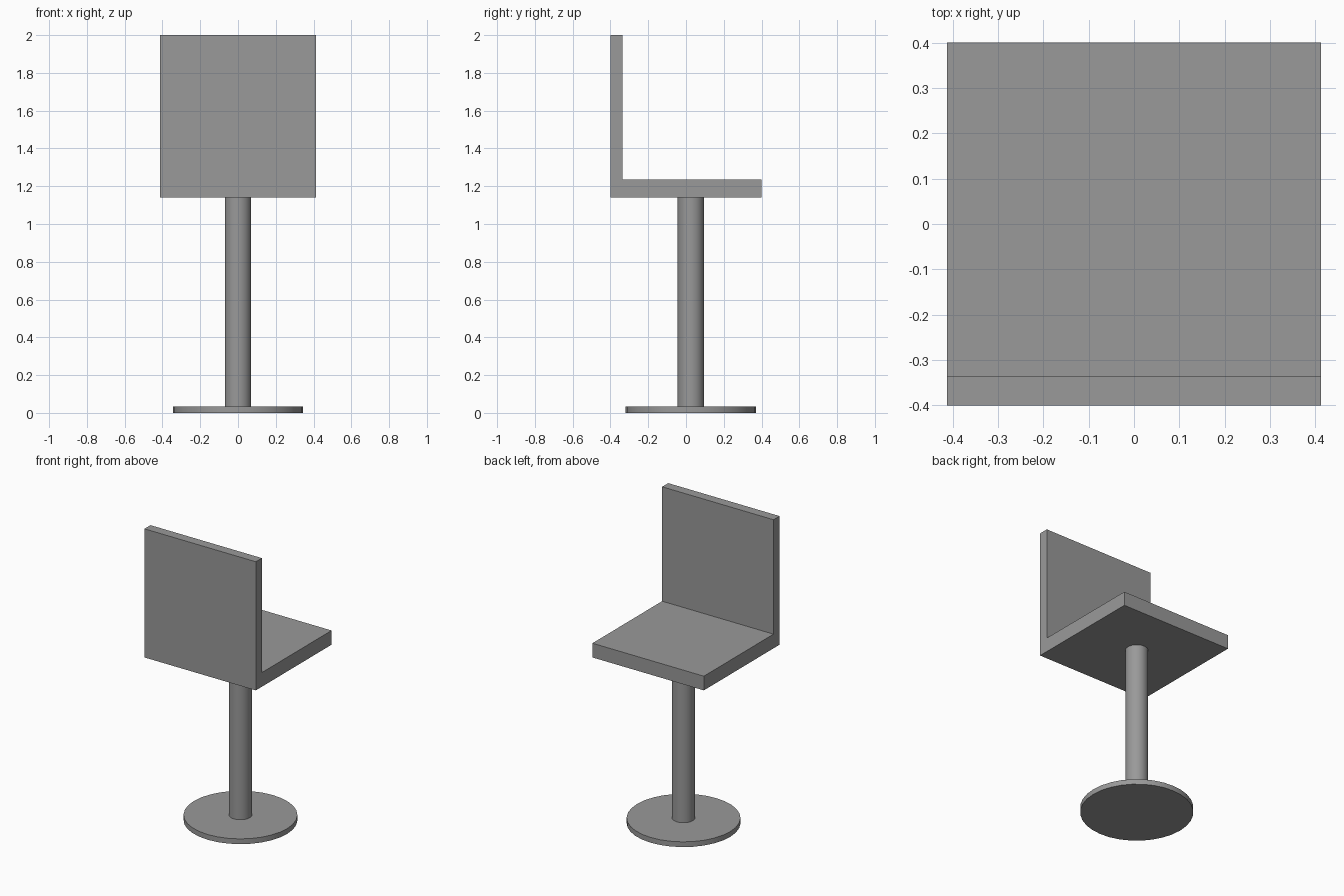
import bpy
import math

cube = bpy.data.objects.get("Cube")
if cube:
    bpy.data.objects.remove(cube, do_unlink=True)

GREY = (0.32, 0.32, 0.32, 1)
grey = bpy.data.materials.new("mid_grey")
grey.use_nodes = True
grey.diffuse_color = GREY
grey.node_tree.nodes["Principled BSDF"].inputs["Base Color"].default_value = GREY

WIDTH = 0.824
POST_Y = 0.026
SEAT_BOTTOM, SEAT_TOP = 1.14, 1.235
BACK_Y, FRONT_Y = -0.40, 0.40
REST_Y = -0.336
BASE_TOP = 0.035


def finish(name):
    obj = bpy.context.object
    obj.name = name
    obj.data.materials.append(grey)
    return obj


def disc(name, radius, z0, z1):
    bpy.ops.mesh.primitive_cylinder_add(
        vertices=32, radius=radius, depth=z1 - z0,
        location=(0, POST_Y, (z0 + z1) / 2))
    finish(name)
    bpy.ops.object.shade_smooth_by_angle(angle=math.radians(30))


# Round foot and column
disc("base_plate", 0.345, 0, BASE_TOP)
disc("column", 0.07, BASE_TOP, SEAT_BOTTOM)

# Seat and backrest: one L-shaped profile extruded across the width
profile = [(BACK_Y, SEAT_BOTTOM), (FRONT_Y, SEAT_BOTTOM), (FRONT_Y, SEAT_TOP),
           (REST_Y, SEAT_TOP), (REST_Y, 2), (BACK_Y, 2)]
n = len(profile)
verts = [(x, y, z) for x in (-WIDTH / 2, WIDTH / 2) for y, z in profile]
faces = [tuple(reversed(range(n))), tuple(range(n, 2 * n))]
faces += [(i, (i + 1) % n, (i + 1) % n + n, i + n) for i in range(n)]
mesh = bpy.data.meshes.new("seat_and_backrest")
mesh.from_pydata(verts, [], faces)
seat = bpy.data.objects.new("seat_and_backrest", mesh)
bpy.context.collection.objects.link(seat)
mesh.materials.append(grey)
